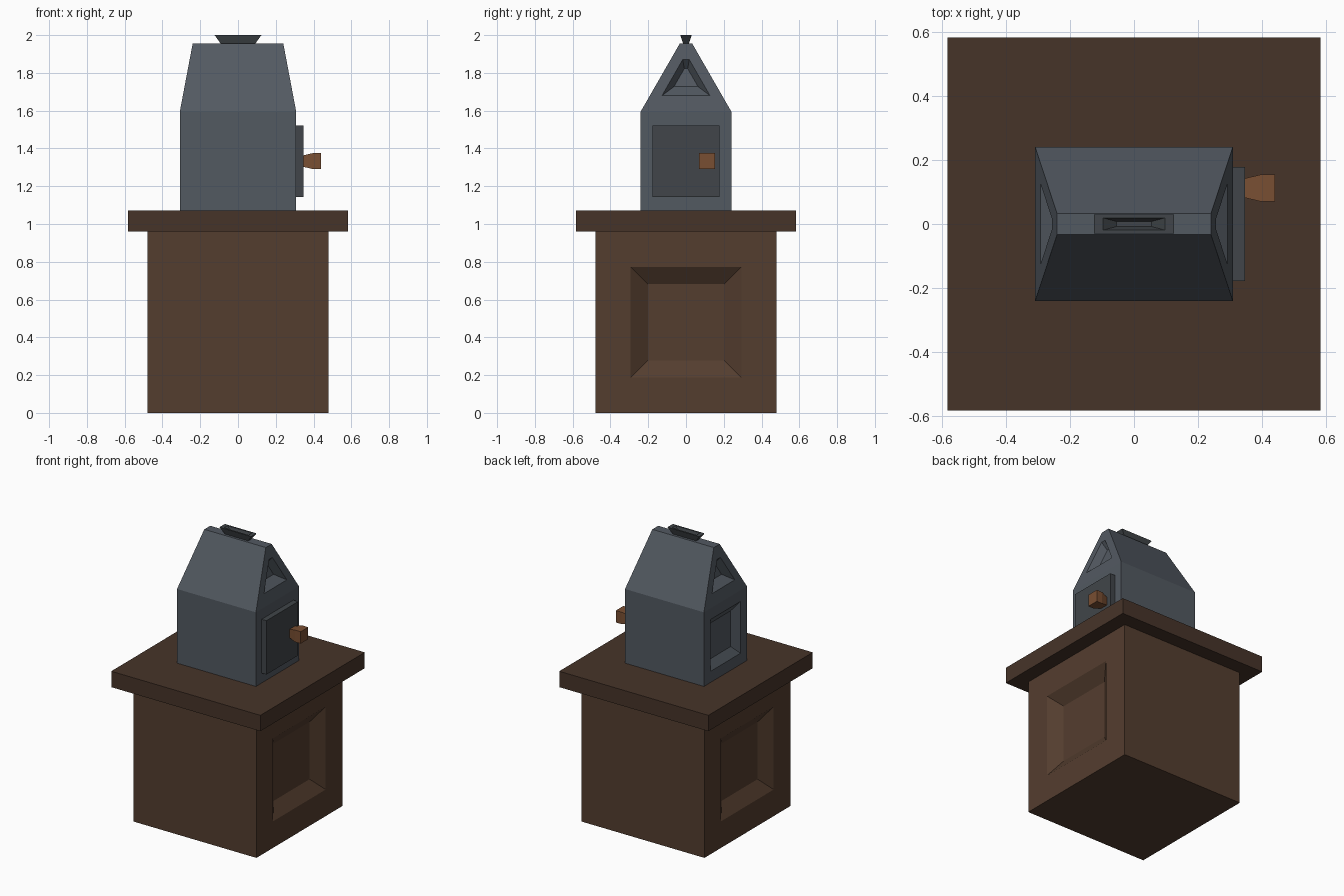
import bpy, bmesh
from mathutils import Vector

if "Cube" in bpy.data.objects:
    bpy.data.objects.remove(bpy.data.objects["Cube"])


def material(name, rgb):
    m = bpy.data.materials.new(name)
    m.diffuse_color = (*rgb, 1)
    m.use_nodes = True
    m.node_tree.nodes["Principled BSDF"].inputs["Base Color"].default_value = m.diffuse_color
    return m


wood = material("wood", (0.088, 0.047, 0.028))
dark_wood = material("dark_wood", (0.062, 0.034, 0.022))
metal = material("metal", (0.085, 0.10, 0.12))
dark_metal = material("dark_metal", (0.052, 0.06, 0.067))
knob_wood = material("knob_wood", (0.19, 0.077, 0.032))


def stack(bm, rings):
    """Rectangular rings (half x, half y, z) joined into a closed solid."""
    loops = [[bm.verts.new((sx * x, sy * y, z))
              for sx, sy in ((-1, -1), (1, -1), (1, 1), (-1, 1))] for x, y, z in rings]
    for a, b in zip(loops, loops[1:]):
        for i in range(4):
            j = (i + 1) % 4
            bm.faces.new((a[i], a[j], b[j], b[i]))
    bm.faces.new(loops[0][::-1])
    bm.faces.new(loops[-1])
    bm.normal_update()


def step_in(bm, face, scale, depth, axis):
    """Extrude a face, scale it about its middle and push it in along axis."""
    new = bmesh.ops.extrude_discrete_faces(bm, faces=[face])["faces"][0]
    cos = [v.co for v in new.verts]
    mid = Vector([(min(c[k] for c in cos) + max(c[k] for c in cos)) / 2 for k in range(3)])
    for v in new.verts:
        v.co = mid + (v.co - mid) * scale - axis * depth
    return new


def recess(bm, face, outer, inner, depth):
    axis = Vector((1 if face.normal.x > 0 else -1, 0, 0))
    rim = step_in(bm, face, outer, 0, axis)
    step_in(bm, rim, inner, depth, axis)


def finish(name, bm, mat, loc=(0, 0, 0)):
    bmesh.ops.recalc_face_normals(bm, faces=bm.faces)
    me = bpy.data.meshes.new(name)
    bm.to_mesh(me)
    bm.free()
    me.materials.append(mat)
    ob = bpy.data.objects.new(name, me)
    ob.location = loc
    bpy.context.collection.objects.link(ob)
    return ob


# Pedestal with a sunken panel on each side
bm = bmesh.new()
stack(bm, [(0.48, 0.48, 0), (0.48, 0.48, 0.96)])
for f in [f for f in bm.faces if abs(f.normal.x) > 0.9]:
    recess(bm, f, 0.61, 0.69, 0.063)
finish("pedestal", bm, wood)

# Overhanging table top
bm = bmesh.new()
stack(bm, [(0.582, 0.582, 0.96), (0.582, 0.582, 1.072)])
finish("table_top", bm, dark_wood)

# Housing with hipped roof, sunken gables and sunken left panel
bm = bmesh.new()
stack(bm, [(0.308, 0.24, 1.072), (0.308, 0.24, 1.595), (0.24, 0.033, 1.955)])
sides = [f for f in bm.faces if abs(f.normal.x) > 0.9]
for f in sides:
    if f.calc_center_median().z > 1.6:
        recess(bm, f, 0.53, 0.5, 0.05)
    elif f.normal.x < 0:
        recess(bm, f, 0.7, 0.69, 0.04)
finish("housing", bm, metal)

# Door on the right side
bm = bmesh.new()
stack(bm, [(0.02, 0.177, 1.142), (0.02, 0.177, 1.522)])
finish("door", bm, dark_metal, (0.326, 0, 0))

# Flared door knob pointing to the right
bm = bmesh.new()
stack(bm, [(0.03, 0.03, 0), (0.042, 0.042, 0.05), (0.042, 0.042, 0.095)])
knob = finish("door_knob", bm, knob_wood, (0.345, 0.112, 1.333))
knob.rotation_euler = (0, 1.5708, 0)

# Flared spout on the ridge, hollow on top
bm = bmesh.new()
stack(bm, [(0.09, 0.015, 1.953), (0.124, 0.03, 2.0), (0.096, 0.019, 2.0), (0.055, 0.008, 1.965)])
finish("roof_spout", bm, dark_metal)
